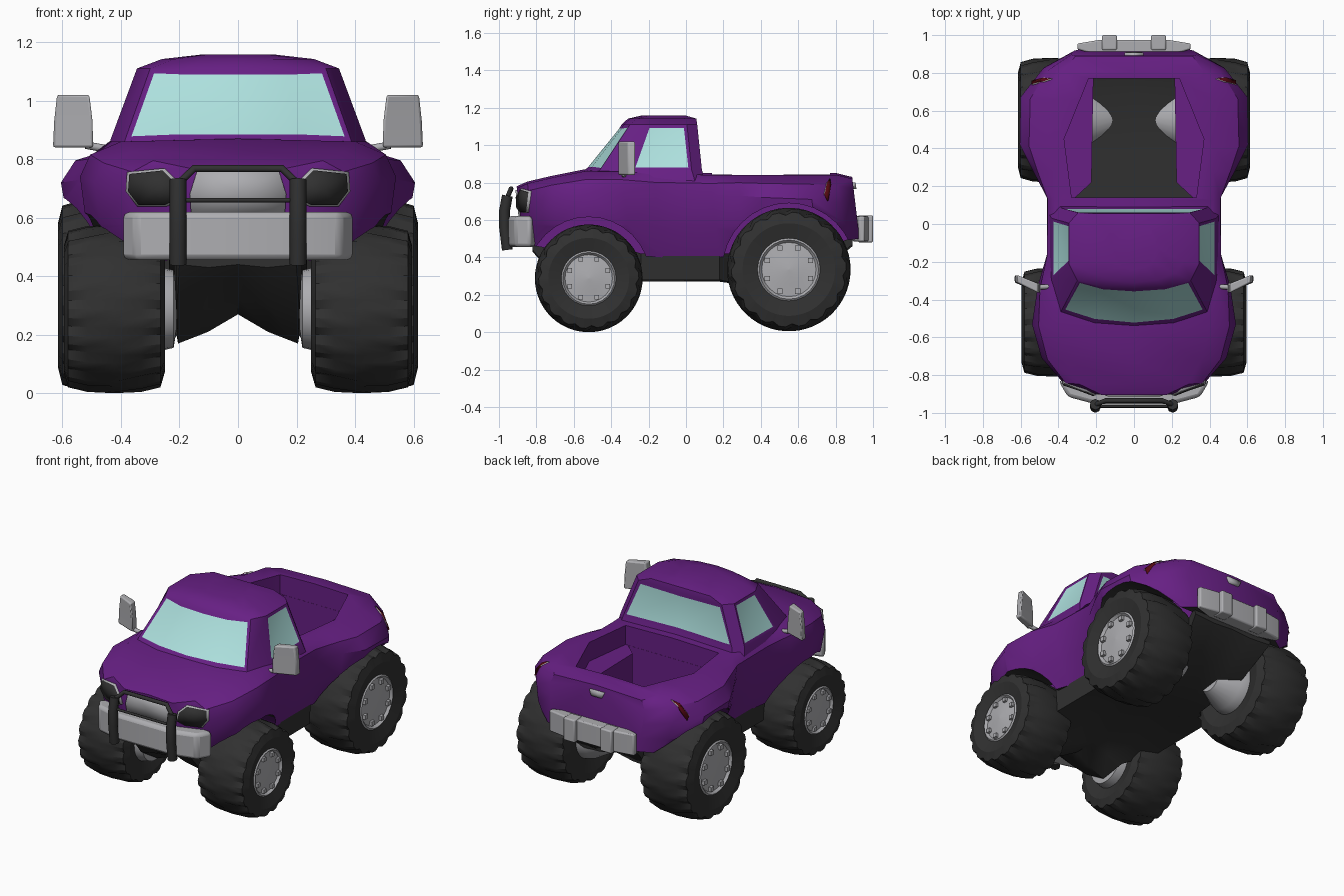
import bpy, bmesh, math
from mathutils import Vector
from mathutils.bvhtree import BVHTree

if "Cube" in bpy.data.objects:
    bpy.data.objects.remove(bpy.data.objects["Cube"])


def material(name, rgb):
    m = bpy.data.materials.new(name)
    m.use_nodes = True
    m.diffuse_color = (*rgb, 1)
    m.node_tree.nodes["Principled BSDF"].inputs["Base Color"].default_value = (*rgb, 1)
    return m


PURPLE = material("purple paint", (0.135, 0.014, 0.23))
DARK = material("dark rubber", (0.03, 0.03, 0.03))
GREY = material("light grey metal", (0.42, 0.42, 0.44))
GLASS = material("pale teal glass", (0.42, 0.75, 0.73))
RED = material("dark red lamp", (0.09, 0.003, 0.006))


def activate(ob):
    bpy.ops.object.select_all(action='DESELECT')
    ob.select_set(True)
    bpy.context.view_layer.objects.active = ob


def finish(name, bm, *mats, angle=35):
    bmesh.ops.remove_doubles(bm, verts=bm.verts, dist=1e-5)
    bmesh.ops.recalc_face_normals(bm, faces=bm.faces)
    me = bpy.data.meshes.new(name)
    bm.to_mesh(me)
    bm.free()
    ob = bpy.data.objects.new(name, me)
    bpy.context.collection.objects.link(ob)
    for m in mats:
        me.materials.append(m)
    activate(ob)
    bpy.ops.object.shade_smooth_by_angle(angle=math.radians(angle))
    return ob


def loft(rings, caps=True):
    """Skin a list of closed rings."""
    bm = bmesh.new()
    vs = [[bm.verts.new(p) for p in r] for r in rings]
    n = len(vs[0])
    for a, b in zip(vs, vs[1:]):
        for i in range(n):
            bm.faces.new((a[i], a[(i + 1) % n], b[(i + 1) % n], b[i]))
    if caps:
        bm.faces.new(vs[0])
        bm.faces.new(vs[-1])
    bmesh.ops.recalc_face_normals(bm, faces=bm.faces)
    return bm


def mirrored(half):
    """Close a half ring that starts and ends on the centre line."""
    return half + [(-x, y, z) for x, y, z in half[-2:0:-1]]


def bar(plan):
    return plan + [(-x, y) for x, y in plan[::-1]]


def prism(plan, z0, z1):
    return loft([[(x, y, z) for x, y in plan] for z in (z0, z1)])


def revolve(profile, y, z, side=1, n=24, tread=False):
    """Turn an (x, radius) profile about the wheel axis; a tread gets notches and open ends."""
    rings = []
    for i, (x, r) in enumerate(profile):
        ring = []
        for k in range(n):
            notch = tread and i in (2, 3, 5, 6) and (k + (i > 4)) % 3 == 0
            q = r * (0.945 if notch else 1)
            a = math.tau * k / n
            ring.append((side * x, y + q * math.cos(a), z + q * math.sin(a)))
        rings.append(ring)
    return loft(rings, caps=not tread)


def cut(ob, bm):
    tool = finish("cutter", bm)
    tool.hide_render = True
    mod = ob.modifiers.new("cut", 'BOOLEAN')
    mod.operation, mod.object = 'DIFFERENCE', tool
    activate(ob)
    bpy.ops.object.modifier_apply(modifier=mod.name)
    bpy.data.objects.remove(tool)


def tube(name, points, radius, mat):
    cu = bpy.data.curves.new(name, 'CURVE')
    cu.dimensions = '3D'
    cu.bevel_depth, cu.bevel_resolution, cu.use_fill_caps = radius, 2, True
    sp = cu.splines.new('POLY')
    sp.points.add(len(points) - 1)
    for p, co in zip(sp.points, points):
        p.co = (*co, 1)
    cu.materials.append(mat)
    ob = bpy.data.objects.new(name, cu)
    bpy.context.collection.objects.link(ob)


# Wheel layout: y, axle height, tyre radius, inner x, outer x, hub depth
WHEELS = {"front": (-.52, .288, .288, .25, .595, .04), "rear": (.55, .335, .33, .26, .615, .15)}

# Lower body: y, widest, shoulder, bottom, waist height, top
STATIONS = [
    (-.89, .20, .17, .49, .68, .78), (-.83, .38, .29, .46, .69, .805),
    (-.70, .49, .36, .44, .72, .835), (-.52, .54, .40, .42, .74, .87),
    (-.32, .51, .44, .41, .74, .87), (-.15, .46, .43, .40, .72, .86),
    (.15, .46, .42, .40, .72, .85), (.30, .54, .42, .42, .73, .85),
    (.43, .605, .42, .44, .72, .85), (.68, .60, .41, .46, .71, .85),
    (.83, .48, .37, .49, .69, .85), (.91, .33, .31, .50, .68, .83)]
rings = []
for y, w, s, zb, zm, zt in STATIONS:
    half = [(0, zb), (.84 * w, zb), (.96 * w, (zb + zm) / 2), (w, zm),
            (s + .68 * (w - s) + .01, zm + .58 * (zt - zm)), (s, zt - .01), (0, zt)]
    rings.append(mirrored([(x, y - .12 * (z - .65), z) for x, z in half]))
body = finish("body", loft(rings), PURPLE, DARK)

# Wheel arches and load bed
for (y, z, r, x0, x1, _), gap in zip(WHEELS.values(), (.04, .025)):
    for side in (1, -1):
        cut(body, revolve([(x0 - .015, r + gap), (.8, r + gap)], y, z, side, 32))
cut(body, prism(bar([(.33, .14), (.37, .45), (.24, .77)]), .72, 1.2))
cut(body, prism(bar([(.31, .141), (.225, .22), (.215, .769)]), .41, 1.2))
for p in body.data.polygons:
    p.material_index = int(p.normal.z < -.7)
activate(body)
bpy.ops.object.shade_smooth_by_angle(angle=math.radians(35))

# Cab: height, windscreen centre y, corner y, corner x, pillar y, side x, rear y
rings = []
for z, yc, yf, xf, yp, xs, yr in [
        (.80, -.60, -.50, .41, -.32, .45, .105), (.868, -.54, -.46, .385, -.29, .435, .085),
        (1.11, -.345, -.30, .30, -.21, .345, .06), (1.142, -.31, -.26, .22, -.20, .26, .055),
        (1.158, -.24, -.20, .10, -.12, .12, 0)]:
    rings.append(mirrored([(0, yc, z), (.55 * xf, yc + .25 * (yf - yc), z), (xf, yf, z), (xs, yp, z),
                           (xs, yr - .055, z), (xs - .05, yr, z), (0, yr, z)]))
bm = loft(rings)
panes = []
for f in bm.faces:
    c, n = f.calc_center_median(), f.normal
    if .9 < c.z < 1.1 and (n.y < -.5 or n.y > .8 or (abs(n.x) > .8 and c.y > -.2)):
        panes.append(f)
bmesh.ops.inset_region(bm, faces=panes, thickness=.024, depth=-.004)
for f in panes:
    f.material_index = 1
finish("cab", bm, PURPLE, GLASS)

# Chassis: y, half width, centre bottom, side bottom, top
rings = []
for y, w, zc, zs, zt in [(-.82, .20, .44, .44, .48), (-.68, .21, .33, .27, .46), (-.52, .205, .27, .17, .46),
                         (-.36, .21, .27, .20, .46), (-.24, .38, .28, .28, .42), (.18, .38, .28, .28, .42),
                         (.32, .23, .28, .25, .42), (.70, .23, .33, .30, .42), (.89, .28, .47, .47, .51)]:
    rings.append(mirrored([(0, y, zc), (w * .5, y, (zc + zs) / 2 - .01), (w, y, zs), (w + .01, y, zt), (0, y, zt)]))
finish("chassis", loft(rings), DARK)

# Tyres, rims and bolts
for end, (y, z, r, x0, x1, hub) in WHEELS.items():
    for side, word in ((1, "left"), (-1, "right")):
        tag = f"{end}_{word}"
        tread = [(x0 + .02, .5 * r), (x0, .75 * r), (x0 + .015, .93 * r), (x0 + .08, .985 * r), ((x0 + x1) / 2, r),
                 (x1 - .08, .985 * r), (x1 - .015, .93 * r), (x1, .75 * r), (x1 - .02, .5 * r)]
        finish(tag + "_tyre", revolve(tread, y, z, side, 54, True), DARK, angle=25)
        rim = [(x0 - hub, .001), (x0 - hub, .25 * r), (x0 - .03, .46 * r), (x0 + .03, .51 * r), (x1 - .02, .51 * r),
               (x1 - .012, .48 * r), (x1 - .028, .44 * r), (x1 - .022, .24 * r), (x1 - .012, .001)]
        finish(tag + "_rim", revolve(rim, y, z, side), GREY)
        bolts = bmesh.new()
        for k in range(8):
            a = math.tau * (k + .5) / 8
            made = bmesh.ops.create_cube(bolts, size=.085 * r)["verts"]
            bmesh.ops.translate(bolts, verts=made, vec=(
                side * (x1 - .022), y + .38 * r * math.cos(a), z + .38 * r * math.sin(a)))
        finish(tag + "_bolts", bolts, GREY)

# Surface plates: outlines dropped onto the body
bm = bmesh.new()
bm.from_mesh(body.data)
skin = BVHTree.FromBMesh(bm)
bm.free()


def plate(name, outline, view, thick, mat, side=1):
    pts = [Vector(p) for p in outline]
    pts.append(sum(pts, Vector((0, 0))) / len(pts))
    aim = {"front": (0, 1, 0), "back": (0, -1, 0), "top": (0, 0, -1)}[view]
    bm, vs = bmesh.new(), []
    for u, v in pts:
        start = (side * u, v, 2) if view == "top" else (side * u, -2 * aim[1], v)
        hit = skin.ray_cast(Vector(start), Vector(aim))[0]
        if hit:
            vs.append(bm.verts.new(hit))
    for i in range(len(vs) - 1):
        bm.faces.new((vs[-1], vs[i], vs[(i + 1) % (len(vs) - 1)]))
    ob = finish(name, bm, mat)
    mod = ob.modifiers.new("thickness", 'SOLIDIFY')
    mod.thickness, mod.offset = thick, 0


def shrink(outline, k):
    c = sum((Vector(p) for p in outline), Vector((0, 0))) / len(outline)
    return [c + (Vector(p) - c) * k for p in outline]


LAMP = [(.19, .665), (.205, .725), (.25, .768), (.375, .755), (.38, .69), (.34, .64), (.24, .64)]
TAIL = [(.43, .768), (.48, .775), (.54, .755), (.54, .735), (.48, .75)]
for side, word in ((1, "left"), (-1, "right")):
    plate(word + "_headlight_rim", LAMP, "front", .024, GREY, side)
    plate(word + "_headlight", shrink(LAMP, .9), "front", .034, DARK, side)
    plate(word + "_tail_light_rim", TAIL, "top", .012, GREY, side)
    plate(word + "_tail_light", shrink(TAIL, .88), "top", .018, RED, side)
plate("grille", [(-.16, .61), (-.165, .68), (-.14, .76), (.14, .76), (.165, .68), (.16, .61)], "front", .018, GREY)
plate("tailgate_handle", [(-.05, .80), (.05, .80), (.035, .765), (-.035, .765)], "back", .03, GREY)


# Bumpers
def bevelled(name, bm, width, mat):
    ob = finish(name, bm, mat)
    mod = ob.modifiers.new("bevel", 'BEVEL')
    mod.width, mod.segments = width, 2


bevelled("front_bumper", prism(bar([(.20, -.955), (.35, -.915), (.40, -.83), (.30, -.80)]), .455, .62), .02, GREY)
bevelled("rear_bumper", prism(bar([(.18, .975), (.30, .955), (.30, .925), (.18, .89)]), .485, .62), .008, GREY)

for side, word in ((1, "left"), (-1, "right")):
    block = [(side * x, y) for x, y in ((.09, .92), (.17, .92), (.17, 1), (.09, 1))]
    bevelled(word + "_bumper_block", prism(block, .48, .625), .008, GREY)
    # Bull bar posts
    x = side * .205
    tube(word + "_bull_bar_post", [(x, -.955, .44), (x, -.97, .56), (x, -.97, .65), (x, -.955, .73)], .029, DARK)
    # Wing mirrors
    mirror = [[(side * x, y, z) for x, y in ((a, -.365), (b, -.31), (b, -.27), (a, -.315))]
              for z, a, b in ((.84, .495, .632), (.93, .497, .628), (1.02, .508, .618))]
    bevelled(word + "_mirror", loft(mirror), .008, GREY)
    tube(word + "_mirror_arm", [(side * .42, -.33, .83), (side * .52, -.335, .848)], .013, GREY)

# Bull bar hoop and cross bar
tube("bull_bar_hoop", [(-.20, -.955, .72), (-.15, -.935, .768), (.15, -.935, .768), (.20, -.955, .72)], .013, DARK)
tube("bull_bar_cross_bar", [(-.20, -.965, .66), (.20, -.965, .66)], .008, DARK)
